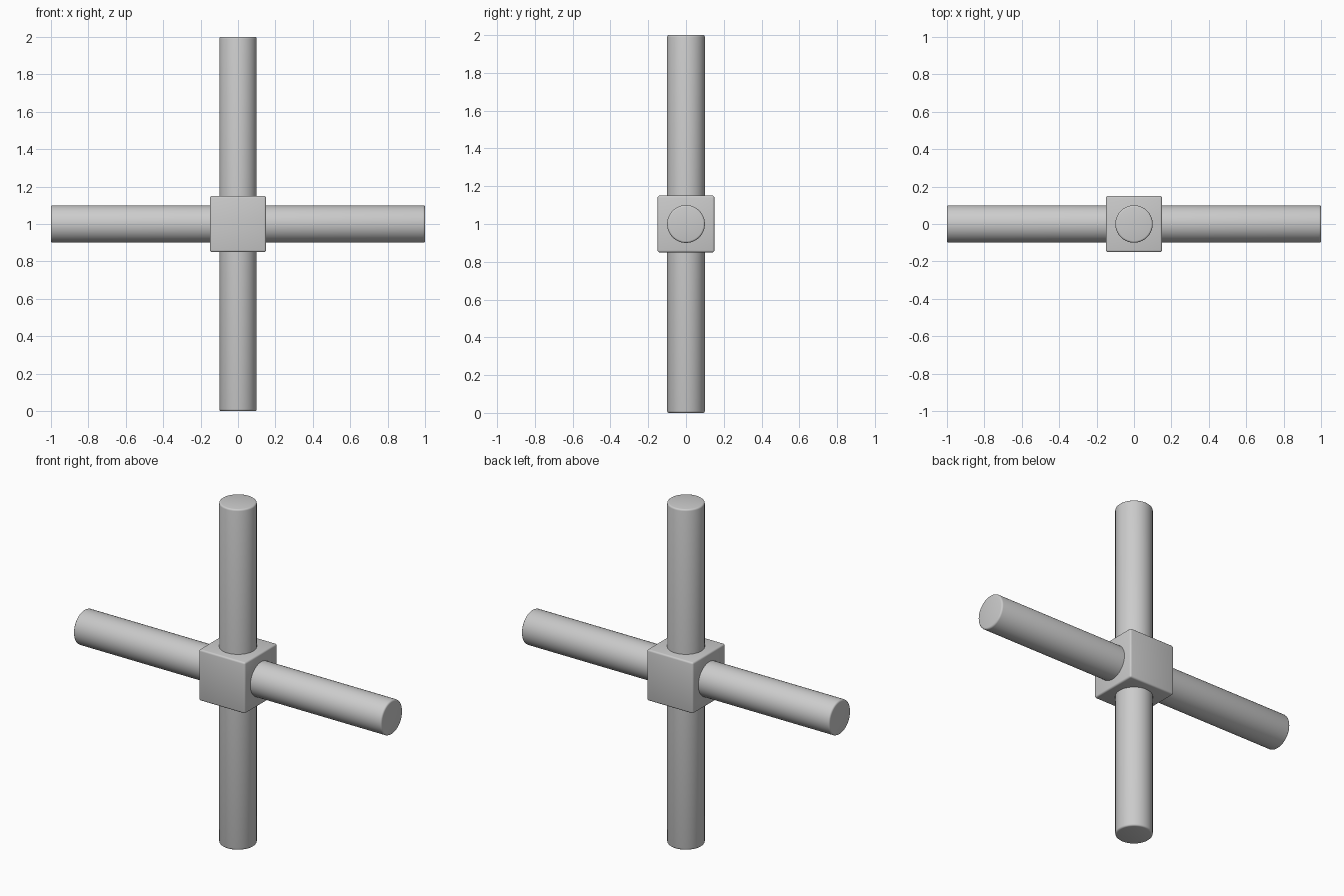
import bpy
import math

cube = bpy.data.objects.get("Cube")
if cube:
    bpy.data.objects.remove(cube, do_unlink=True)

CENTRE = (0, 0, 1)
ROD_RADIUS = 0.1
BLOCK_SIZE = 0.3
EDGE = 0.01

# Single grey finish
grey = bpy.data.materials.new("grey")
grey.use_nodes = True
colour = (0.6, 0.6, 0.6, 1)
grey.diffuse_color = colour
grey.node_tree.nodes["Principled BSDF"].inputs["Base Color"].default_value = colour


def finish(obj, name):
    """Name the part, colour it, round its sharp edges and shade it."""
    obj.name = name
    obj.data.materials.append(grey)
    bevel = obj.modifiers.new("rounded_edges", 'BEVEL')
    bevel.width = EDGE
    bevel.segments = 3
    bevel.limit_method = 'ANGLE'
    bevel.angle_limit = math.radians(40)
    bpy.ops.object.modifier_apply(modifier=bevel.name)
    bpy.ops.object.shade_smooth_by_angle(angle=math.radians(35))


def rod(name, rotation):
    bpy.ops.mesh.primitive_cylinder_add(
        vertices=64, radius=ROD_RADIUS, depth=2, location=CENTRE, rotation=rotation)
    finish(bpy.context.object, name)


# Crossed rods
rod("upright_rod", (0, 0, 0))
rod("cross_rod", (0, math.pi / 2, 0))

# Central joint
bpy.ops.mesh.primitive_cube_add(size=BLOCK_SIZE, location=CENTRE)
finish(bpy.context.object, "centre_block")
